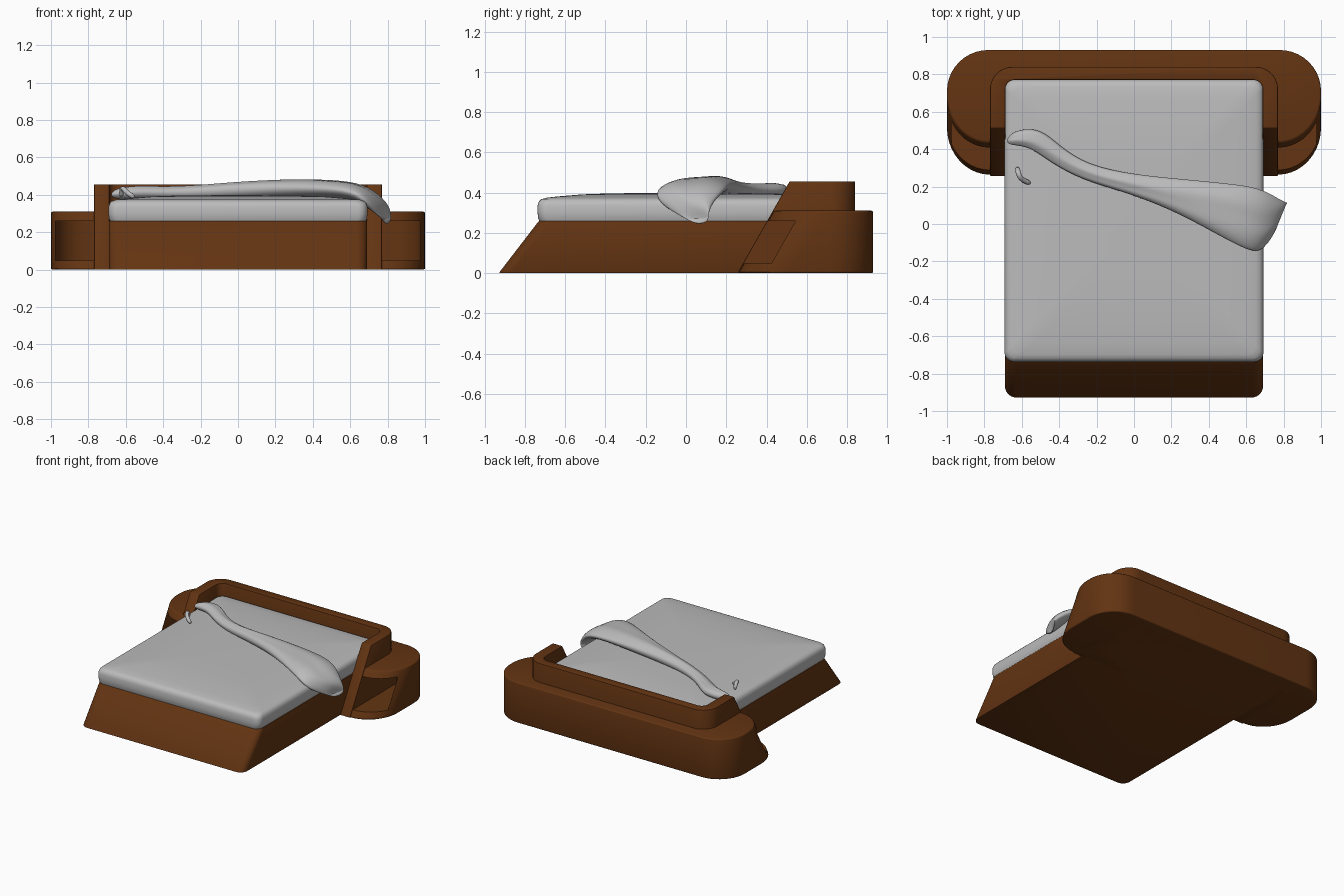
import bpy, bmesh, math
from mathutils import Vector

if "Cube" in bpy.data.objects:
    bpy.data.objects.remove(bpy.data.objects["Cube"])


def material(name, rgb):
    m = bpy.data.materials.new(name)
    m.diffuse_color = (*rgb, 1)
    m.use_nodes = True
    m.node_tree.nodes["Principled BSDF"].inputs["Base Color"].default_value = m.diffuse_color
    return m


WOOD = material("brown wood", (0.125, 0.034, 0.006))
CLOTH = material("grey fabric", (0.50, 0.50, 0.50))


def loft(name, rings, mat):
    """Skin a list of equal-length point rings and cap both ends."""
    bm = bmesh.new()
    vs = [[bm.verts.new(p) for p in r] for r in rings]
    n = len(rings[0])
    for a, b in zip(vs, vs[1:]):
        for i in range(n):
            j = (i + 1) % n
            bm.faces.new((a[i], a[j], b[j], b[i]))
    bm.faces.new(vs[0][::-1])
    bm.faces.new(vs[-1])
    bmesh.ops.recalc_face_normals(bm, faces=bm.faces)
    me = bpy.data.meshes.new(name)
    bm.to_mesh(me)
    bm.free()
    me.materials.append(mat)
    ob = bpy.data.objects.new(name, me)
    bpy.context.collection.objects.link(ob)
    return ob


def activate(ob):
    bpy.ops.object.select_all(action='DESELECT')
    ob.select_set(True)
    bpy.context.view_layer.objects.active = ob


def apply_mod(ob, kind, **settings):
    m = ob.modifiers.new(kind.title(), kind)
    for k, v in settings.items():
        setattr(m, k, v)
    activate(ob)
    bpy.ops.object.modifier_apply(modifier=m.name)


def smooth(ob, angle=35):
    activate(ob)
    bpy.ops.object.shade_smooth_by_angle(angle=math.radians(angle))


def arc(cx, cy, rx, ry, a0, a1, n=10):
    return [(cx + rx * math.cos(math.radians(a0 + (a1 - a0) * i / n)),
             cy + ry * math.sin(math.radians(a0 + (a1 - a0) * i / n))) for i in range(n + 1)]


def rounded(x0, x1, y0, y1, front, back, n=10):
    """Rounded rectangle; front and back are (rx, ry) corner radii."""
    (fx, fy), (bx, by) = front, back
    return (arc(x1 - fx, y0 + fy, fx, fy, -90, 0, n) + arc(x1 - bx, y1 - by, bx, by, 0, 90, n)
            + arc(x0 + bx, y1 - by, bx, by, 90, 180, n) + arc(x0 + fx, y0 + fy, fx, fy, 180, 270, n))


def at(z, pts):
    return [(x, y, z) for x, y in pts]


# Bed base with raked front
r = (0.06, 0.06)
base = loft("bed_base", [at(0, rounded(-.69, .69, -.93, .80, r, r)),
                         at(.26, rounded(-.69, .69, -.73, .80, r, r))], WOOD)
apply_mod(base, 'BEVEL', width=0.005, segments=2, limit_method='ANGLE', angle_limit=0.7)
smooth(base)

# Nightstand body wrapping behind the bed, raked front and upright back
body = loft("nightstand_body",
            [at(z, rounded(-1, 1, .26 + .57 * z, .93, (.23, .25), (.22, .22)))
             for z in (0, .31)], WOOD)
apply_mod(body, 'BEVEL', width=0.01, segments=3, limit_method='ANGLE', angle_limit=0.7)

# Open niches cut into both nightstands
for s in (1, -1):
    plan = ([(.77, .1), (.975, .1)] + arc(.80, .66, .175, .16, 0, 90) + [(.77, .82)])
    cut = loft("niche_cutter", [at(z, [(s * x, y) for x, y in plan]) for z in (.05, .26)], WOOD)
    cut.hide_render = True
    apply_mod(body, 'BOOLEAN', object=cut, operation='DIFFERENCE', solver='EXACT')
    bpy.data.objects.remove(cut)
smooth(body)


# U-shaped headboard with raked arm ends
def u_plan(y0):
    outer = [(.77, y0)] + arc(.65, .72, .12, .12, 0, 90) + arc(-.65, .72, .12, .12, 90, 180) + [(-.77, y0)]
    inner = [(-.688, y0)] + arc(-.638, .72, .05, .05, 180, 90) + arc(.638, .72, .05, .05, 90, 0) + [(.688, y0)]
    return outer + inner


head = loft("headboard", [at(z, u_plan(.255 + .57 * z)) for z in (0, .456)], WOOD)
apply_mod(head, 'BEVEL', width=0.005, segments=2, limit_method='ANGLE', angle_limit=0.7)
smooth(head)

# Mattress with soft edges and slightly domed top
rings = []
for z, d in ((.25, .012), (.275, .002), (.30, 0), (.335, 0), (.355, .006), (.367, .018),
             (.374, .04), (.381, .10), (.391, .22), (.396, .36), (.398, .55)):
    c = (.05, .05)
    rings.append(at(z, rounded(-.692 + d, .692 - d, -.737 + d, .772 - d, c, c, 6)))
smooth(loft("mattress", rings, CLOTH), 60)

# Crumpled blanket: (upper edge x,y, lower edge x,y, top z, bottom z)
stations = [(-.675, .465, -.68, .44, .41, .39), (-.63, .505, -.665, .42, .44, .375),
            (-.50, .515, -.56, .415, .455, .375), (-.40, .42, -.45, .33, .448, .375),
            (-.25, .315, -.28, .235, .45, .375), (0, .265, -.05, .17, .473, .38),
            (.28, .24, .2, .075, .49, .38), (.5, .22, .42, -.045, .49, .38),
            (.67, .20, .61, -.15, .475, .37), (.77, .14, .69, -.155, .42, .31),
            (.825, .11, .775, -.01, .35, .25), (.815, .12, .77, .03, .28, .24)]
rings = []
N = 16
for k, (ax, ay, bx, by, zt, zb) in enumerate(stations):
    a, b, ring = Vector((ax, ay, 0)), Vector((bx, by, 0)), []
    for i in range(N):
        t = 2 * math.pi * i / N
        u = .5 + .5 * math.cos(t)
        s = math.sin(t)
        fold = 1 - .22 * (1 + math.cos(4 * math.pi * (u + .06 * k))) * .5 if s > 0 else 1
        p = a.lerp(b, u)
        p.z = (zt + zb) / 2 + (zt - zb) / 2 * s * fold
        ring.append(p)
    rings.append(ring)
blanket = loft("blanket", rings, CLOTH)
apply_mod(blanket, 'SUBSURF', levels=2)
smooth(blanket, 80)

# Small loose twist of cloth beside the blanket
path = [Vector(p) for p in ((-.625, .30, .385), (-.62, .28, .44), (-.612, .25, .435),
                            (-.595, .235, .41), (-.55, .215, .385))]
rings = []
for k, p in enumerate(path):
    d = path[min(k + 1, 4)] - path[max(k - 1, 0)]
    q = d.to_track_quat('Z', 'Y')
    rings.append([p + q @ Vector((.015 * math.cos(math.tau * i / 8), .015 * math.sin(math.tau * i / 8), 0))
                  for i in range(8)])
twist = loft("cloth_twist", rings, CLOTH)
apply_mod(twist, 'SUBSURF', levels=1)
smooth(twist, 80)
